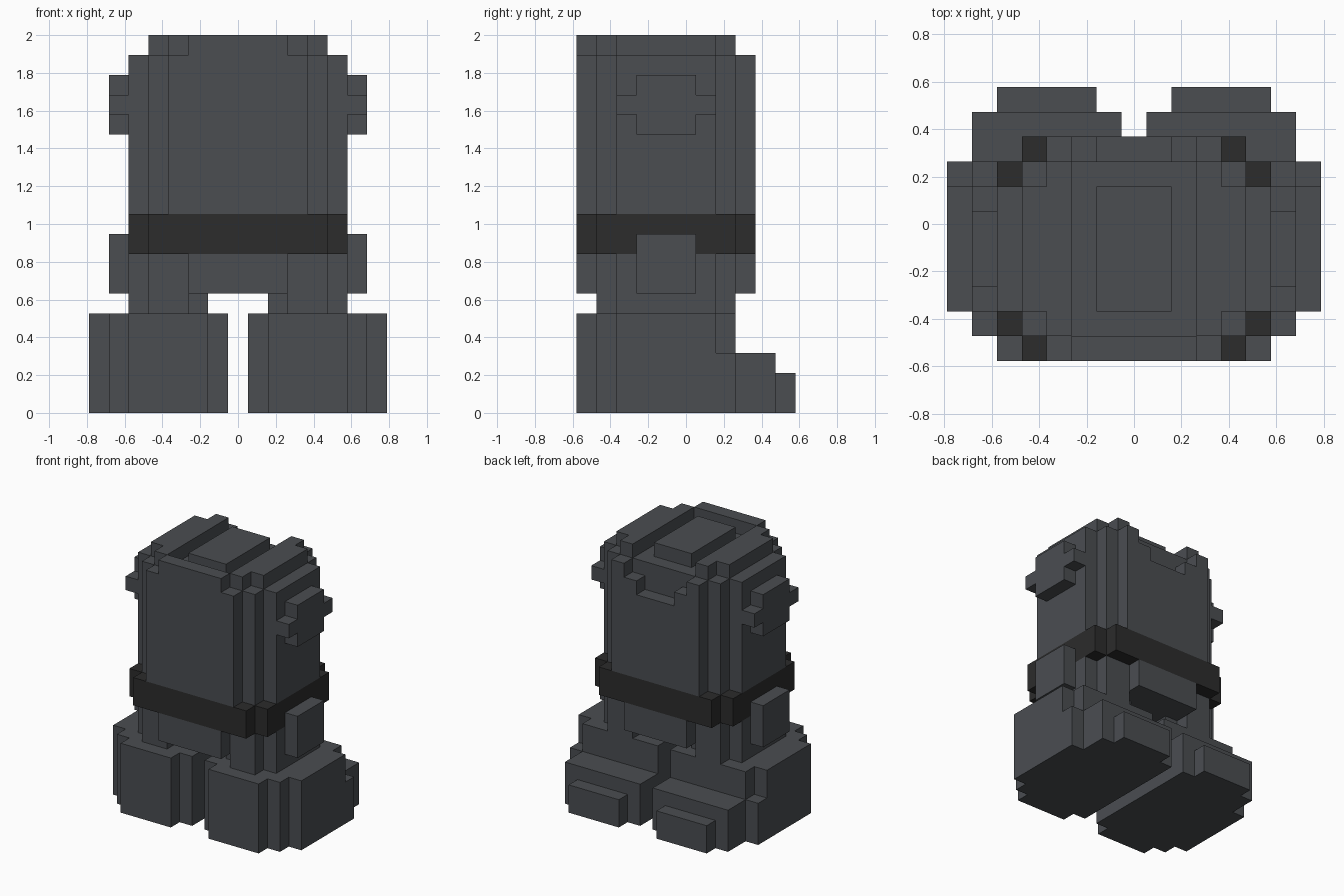
import bpy, bmesh, math
from mathutils import Vector

cube = bpy.data.objects.get("Cube")
if cube:
    bpy.data.objects.remove(cube, do_unlink=True)

U = 2.0 / 19.0  # block size: the figure is 19 blocks tall


def material(name, rgb):
    m = bpy.data.materials.new(name)
    m.use_nodes = True
    m.diffuse_color = (*rgb, 1)
    bsdf = m.node_tree.nodes["Principled BSDF"]
    bsdf.inputs["Base Color"].default_value = (*rgb, 1)
    bsdf.inputs["Roughness"].default_value = 0.9
    return m


GREY = material("slate grey", (0.069, 0.075, 0.083))
DARK = material("belt black", (0.025, 0.025, 0.025))


def cells(x, y, z):
    """Blocks in a box; each range holds its first and last block index."""
    return {(i, j, k) for i in range(x[0], x[1] + 1)
            for j in range(y[0], y[1] + 1) for k in range(z[0], z[1] + 1)}


def build(name, blocks, mat):
    """Skin a set of blocks with outer faces only, merging flat areas."""
    bm = bmesh.new()
    verts = {}

    def vert(p):
        key = tuple(round(c * 2) for c in p)
        if key not in verts:
            verts[key] = bm.verts.new(p * U)
        return verts[key]

    for b in sorted(blocks):
        centre = Vector((b[0], b[1], b[2] + 0.5))
        for axis in range(3):
            for sign in (-1, 1):
                n = [0, 0, 0]
                n[axis] = sign
                if tuple(b[i] + n[i] for i in range(3)) in blocks:
                    continue
                n = Vector(n)
                s = Vector([0.5 if i == (axis + 1) % 3 else 0 for i in range(3)])
                t = n.cross(s)
                c = centre + n * 0.5
                bm.faces.new([vert(c + d) for d in (s + t, t - s, -s - t, s - t)])
    bmesh.ops.recalc_face_normals(bm, faces=bm.faces)
    bmesh.ops.dissolve_limit(bm, angle_limit=math.radians(1),
                             verts=bm.verts, edges=bm.edges)
    mesh = bpy.data.meshes.new(name)
    bm.to_mesh(mesh)
    bm.free()
    mesh.materials.append(mat)
    obj = bpy.data.objects.new(name, mesh)
    bpy.context.collection.objects.link(obj)


def build_pair(name, blocks, mat):
    build("left_" + name, blocks, mat)
    build("right_" + name, {(-x, y, z) for x, y, z in blocks}, mat)


def stepped(widths, z):
    """Round-cornered layer: half widths get smaller toward front and back."""
    out = set()
    for step, w in enumerate(widths):
        out |= cells((-w, w), (-3 - step, 1 + step), z)
    return out


# Boots: heel block, rounded corners and stepped toe
build_pair("boot",
           cells((2, 5), (-5, 2), (0, 4)) | cells((1, 6), (-4, 2), (0, 4))
           | cells((7, 7), (-3, 1), (0, 4)) | cells((7, 7), (2, 2), (0, 2))
           | cells((1, 6), (3, 4), (0, 2)) | cells((2, 5), (5, 5), (0, 1)), GREY)

# Ankles
build_pair("ankle", cells((2, 5), (-3, 1), (5, 5))
           | cells((3, 4), (-4, 2), (5, 5)), GREY)

# Hips with front and back flaps, and the belt
build("hips", stepped((5, 4, 2), (6, 7)), GREY)
build("belt", stepped((5, 5, 4), (8, 9)), DARK)

# Pouches at the hips
build_pair("hip_pouch", cells((6, 6), (-2, 0), (6, 8)), GREY)

# Torso and head in one block, with a stepped notch at the back
body = stepped((5, 4, 3), (10, 17))
body -= cells((-2, 2), (3, 3), (17, 17)) | cells((-1, 1), (3, 3), (16, 16))
build("body", body, GREY)

# Raised crown: side ridges, front rim and middle plate
build_pair("crown_ridge", cells((3, 4), (-3, 1), (18, 18))
           | cells((3, 3), (-4, 2), (18, 18)), GREY)
build("crown_rim", cells((-2, 2), (-5, -5), (18, 18)), GREY)
build("crown_plate", cells((-1, 1), (-3, 1), (18, 18)), GREY)

# Cross-shaped ears
build_pair("ear", cells((6, 6), (-2, 0), (14, 16))
           | cells((6, 6), (-3, 1), (15, 15)), GREY)
